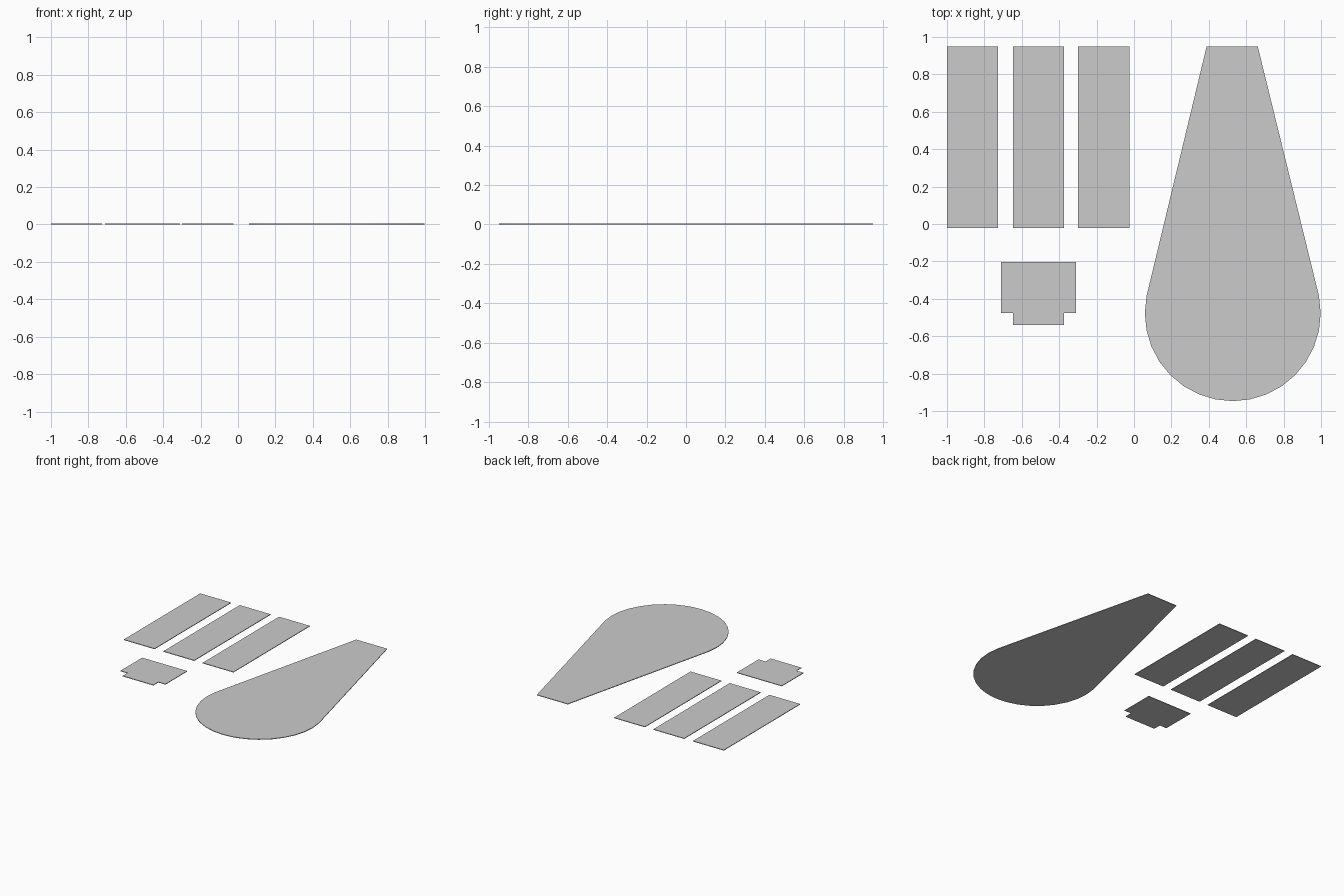
import bpy, bmesh, math

if "Cube" in bpy.data.objects:
    bpy.data.objects.remove(bpy.data.objects["Cube"])

THICK = 0.005


def plate(name, outline):
    """Extrude a flat counter-clockwise outline into a thin solid panel."""
    bm = bmesh.new()
    face = bm.faces.new([bm.verts.new((x, y, 0)) for x, y in outline])
    ext = bmesh.ops.extrude_face_region(bm, geom=[face], use_keep_orig=True)
    top = [v for v in ext["geom"] if isinstance(v, bmesh.types.BMVert)]
    bmesh.ops.translate(bm, verts=top, vec=(0, 0, THICK))
    bmesh.ops.recalc_face_normals(bm, faces=bm.faces)
    mesh = bpy.data.meshes.new(name)
    bm.to_mesh(mesh)
    bm.free()
    obj = bpy.data.objects.new(name, mesh)
    bpy.context.collection.objects.link(obj)
    return obj


# Three equal rectangular strips
STRIP_W = 0.274
for i, x in enumerate((-1.0, -0.648, -0.299)):
    plate(f"strip_panel_{i + 1}",
          [(x, -0.022), (x + STRIP_W, -0.022), (x + STRIP_W, 0.948), (x, 0.948)])

# Small panel with a narrower tab on its front edge
cx, half, tab = -0.511, 0.2, STRIP_W / 2
right = [(tab, -0.54), (tab, -0.477), (half, -0.477), (half, -0.202)]
outline = right + [(-x, y) for x, y in reversed(right)]
plate("tabbed_panel", [(cx + x, y) for x, y in outline])

# Large teardrop panel: round front end tapering to a narrow back edge
cx, cy, r = 0.528, -0.477, 0.47
step = 2 * math.pi / 32
arc = [(cx + r * math.cos(i * step), cy + r * math.sin(i * step))
       for i in range(-17, 2)]
plate("teardrop_panel",
      arc + [(cx - 0.003 + tab, 0.948), (cx - 0.003 - tab, 0.948)])
